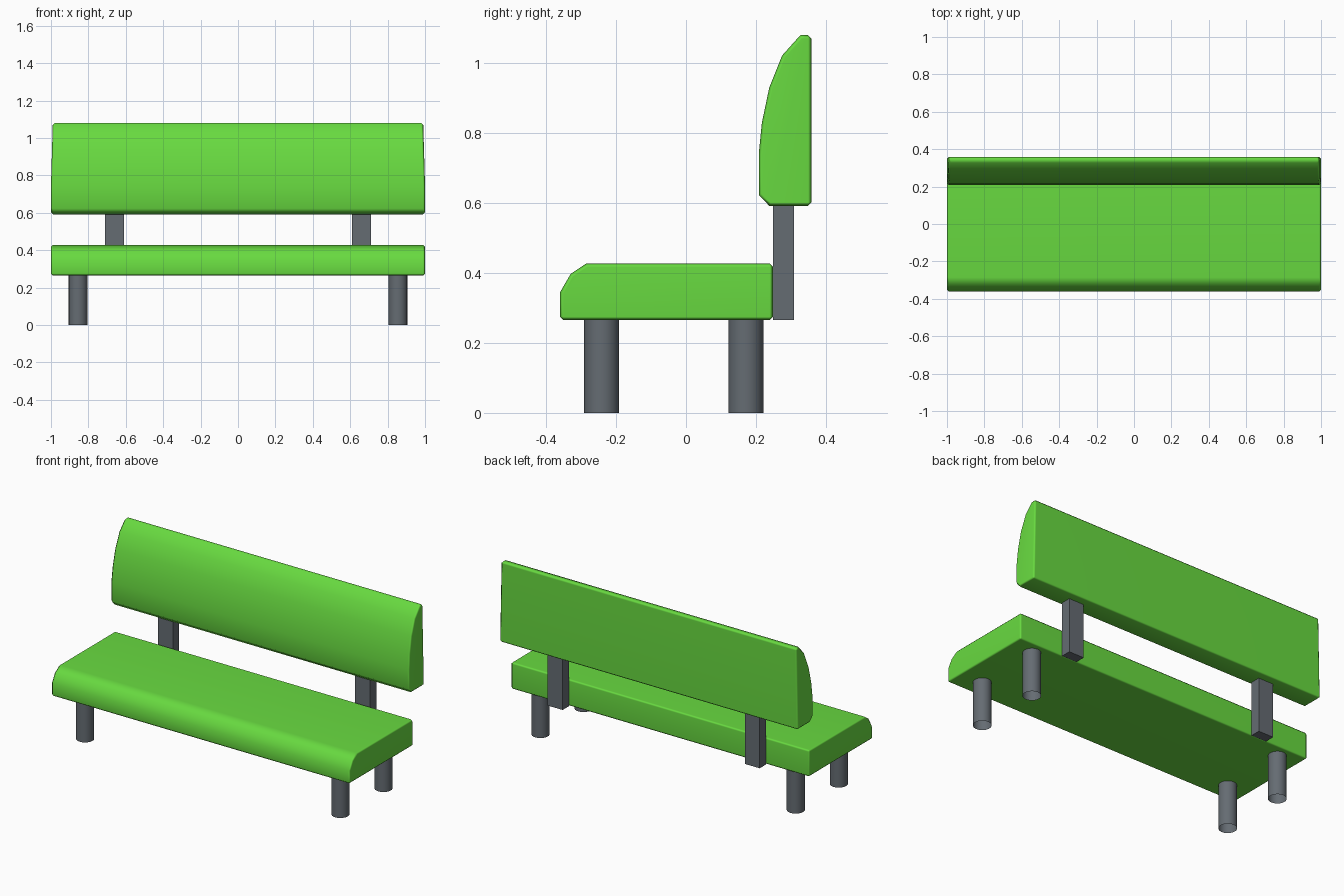
import bpy, bmesh, math

if "Cube" in bpy.data.objects:
    bpy.data.objects.remove(bpy.data.objects["Cube"])


def material(name, rgb):
    m = bpy.data.materials.new(name)
    m.diffuse_color = (*rgb, 1.0)
    m.use_nodes = True
    m.node_tree.nodes["Principled BSDF"].inputs["Base Color"].default_value = m.diffuse_color
    return m


GREEN = material("bright green", (0.138, 0.70, 0.051))
GREY = material("slate grey", (0.13, 0.15, 0.17))


def add_object(name, bm, mat, smooth_angle=None):
    me = bpy.data.meshes.new(name)
    bm.to_mesh(me)
    bm.free()
    me.materials.append(mat)
    ob = bpy.data.objects.new(name, me)
    bpy.context.collection.objects.link(ob)
    if smooth_angle:
        bpy.ops.object.select_all(action='DESELECT')
        ob.select_set(True)
        bpy.context.view_layer.objects.active = ob
        bpy.ops.object.shade_smooth_by_angle(angle=math.radians(smooth_angle))
    return ob


def cushion(name, profile, taper_from=None):
    """Extrude a (y, z) profile along x and ease its sharp edges."""
    bm = bmesh.new()
    face = bm.faces.new([bm.verts.new((-1, y, z)) for y, z in profile])
    ext = bmesh.ops.extrude_face_region(bm, geom=[face], use_keep_orig=True)
    for v in ext["geom"]:
        if isinstance(v, bmesh.types.BMVert):
            v.co.x = 1
    bmesh.ops.recalc_face_normals(bm, faces=bm.faces[:])
    if taper_from:  # ends lean in slightly towards the top
        for v in bm.verts:
            v.co.x *= 1 - 0.03 * max(0, v.co.z - taper_from)
    sharp = [e for e in bm.edges if e.calc_face_angle(0) > math.radians(60)]
    bmesh.ops.bevel(bm, geom=sharp, offset=0.01, segments=1, affect='EDGES', profile=0.5)
    bmesh.ops.recalc_face_normals(bm, faces=bm.faces[:])
    ob = add_object(name, bm, GREEN, 58)
    wn = ob.modifiers.new("even shading", 'WEIGHTED_NORMAL')
    wn.keep_sharp = True


# Seat with rounded front
cushion("seat", [(-0.36, 0.265), (0.249, 0.265), (0.249, 0.427), (-0.285, 0.427),
                 (-0.33, 0.397), (-0.36, 0.345)])

# Backrest with curved front
cushion("backrest", [(0.208, 0.623), (0.238, 0.592), (0.359, 0.592), (0.359, 1.08),
                     (0.327, 1.08), (0.275, 1.022), (0.238, 0.93), (0.217, 0.83),
                     (0.208, 0.74)], taper_from=0.75)

for side, s in (("left", -1), ("right", 1)):
    # Square backrest posts
    bm = bmesh.new()
    bmesh.ops.create_cube(bm, size=1)
    bmesh.ops.scale(bm, vec=(0.1, 0.06, 0.332), verts=bm.verts)
    bmesh.ops.translate(bm, vec=(s * 0.66, 0.279, 0.431), verts=bm.verts)
    add_object(f"{side}_back_post", bm, GREY)

    # Round tube legs, open at the ends
    for place, y in (("front", -0.241), ("rear", 0.171)):
        bm = bmesh.new()
        bmesh.ops.create_cone(bm, cap_ends=False, segments=24, radius1=0.05,
                              radius2=0.05, depth=0.265)
        bmesh.ops.translate(bm, vec=(s * 0.855, y, 0.1325), verts=bm.verts)
        add_object(f"{side}_{place}_leg", bm, GREY, 40)
